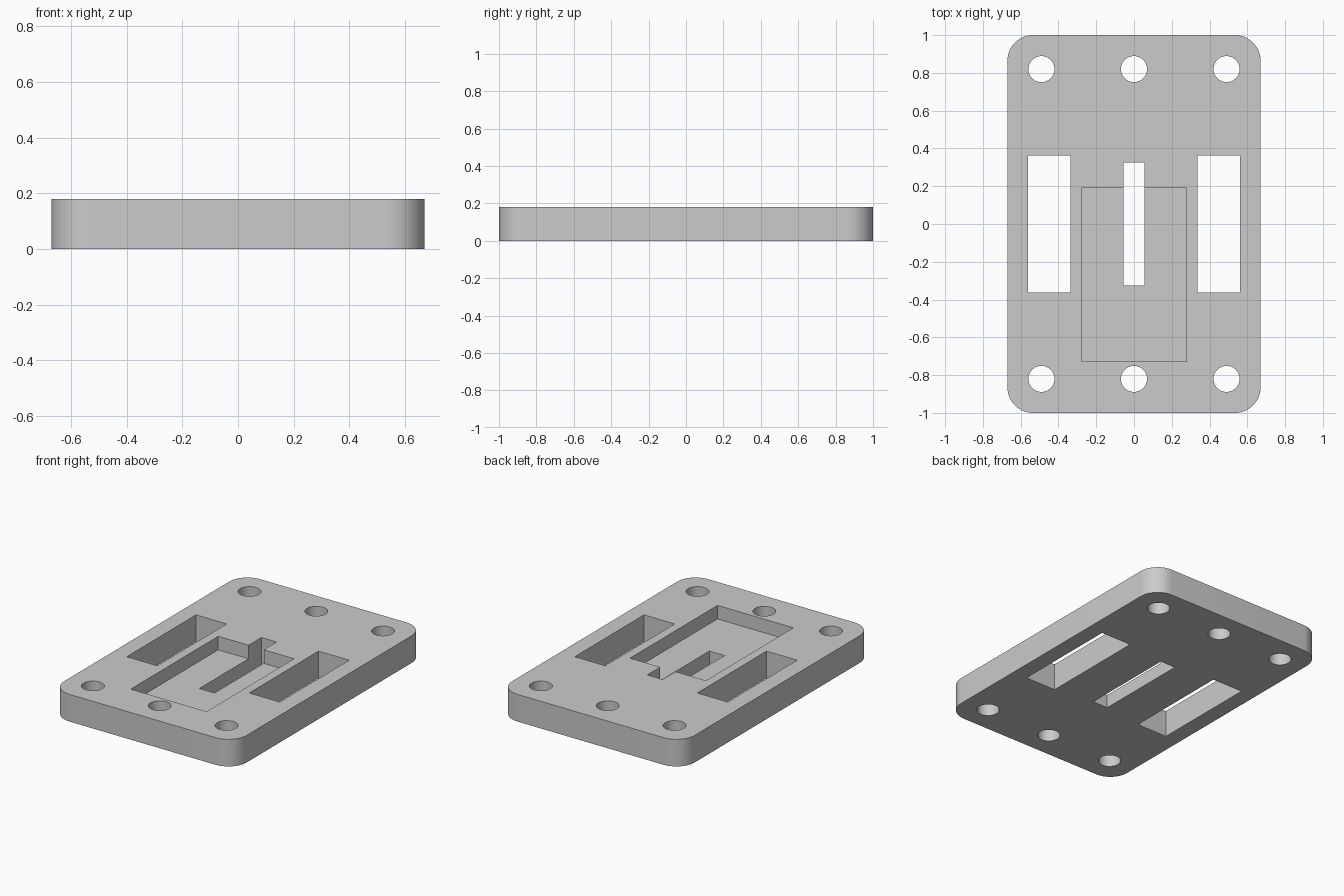
import bpy
import bmesh
from mathutils import Matrix

default = bpy.data.objects.get("Cube")
if default:
    bpy.data.objects.remove(default, do_unlink=True)

THICK = 0.18
POCKET_FLOOR = 0.09

grey = bpy.data.materials.new("light_grey")
colour = (0.6, 0.6, 0.6, 1.0)
grey.diffuse_color = colour
grey.use_nodes = True
grey.node_tree.nodes["Principled BSDF"].inputs["Base Color"].default_value = colour


def add_object(name, bm):
    mesh = bpy.data.meshes.new(name)
    bm.to_mesh(mesh)
    bm.free()
    mesh.materials.append(grey)
    obj = bpy.data.objects.new(name, mesh)
    bpy.context.collection.objects.link(obj)
    return obj


def box(name, x0, x1, y0, y1, z0, z1, corner=0):
    """Box between two corners, with optionally rounded upright edges."""
    bm = bmesh.new()
    place = Matrix.Translation(((x0 + x1) / 2, (y0 + y1) / 2, (z0 + z1) / 2))
    size = Matrix.Diagonal((x1 - x0, y1 - y0, z1 - z0, 1))
    bmesh.ops.create_cube(bm, size=1, matrix=place @ size)
    if corner:
        upright = [e for e in bm.edges
                   if abs(e.verts[0].co.z - e.verts[1].co.z) > 0.01]
        bmesh.ops.bevel(bm, geom=upright, offset=corner, segments=14,
                        profile=0.5, affect='EDGES')
    return add_object(name, bm)


def drill(name, x, y, radius):
    bm = bmesh.new()
    bmesh.ops.create_cone(bm, cap_ends=True, segments=48, radius1=radius,
                          radius2=radius, depth=1,
                          matrix=Matrix.Translation((x, y, 0)))
    return add_object(name, bm)


# Rounded base plate
plate = box("mounting_plate", -0.67, 0.67, -1, 1, 0, THICK, corner=0.135)

# Shallow pocket and the slot through its floor
cutters = [
    box("pocket_cutter", -0.278, 0.278, -0.727, 0.19, POCKET_FLOOR, 0.5),
    box("slot_cutter", -0.056, 0.056, -0.325, 0.325, -0.5, 0.5),
]

# Side windows
for side in (-1, 1):
    x0, x1 = sorted((side * 0.337, side * 0.562))
    cutters.append(box("window_cutter", x0, x1, -0.363, 0.363, -0.5, 0.5))

# Bolt holes, three at each end
for y in (-0.82, 0.82):
    for x in (-0.49, 0, 0.49):
        cutters.append(drill("bolt_hole_cutter", x, y, 0.069))

for cutter in cutters:
    cutter.hide_render = True
    cut = plate.modifiers.new(cutter.name, 'BOOLEAN')
    cut.operation = 'DIFFERENCE'
    cut.solver = 'EXACT'
    cut.object = cutter

# Apply the cuts and discard the cutters
bpy.context.view_layer.update()
graph = bpy.context.evaluated_depsgraph_get()
finished = bpy.data.meshes.new_from_object(plate.evaluated_get(graph))
plate.modifiers.clear()
plate.data = finished
finished.name = "mounting_plate"
finished.materials.clear()
finished.materials.append(grey)
for face in finished.polygons:
    face.material_index = 0
for cutter in cutters:
    bpy.data.objects.remove(cutter, do_unlink=True)

# Smooth the round walls, keep the edges sharp
bpy.ops.object.select_all(action='DESELECT')
plate.select_set(True)
bpy.context.view_layer.objects.active = plate
bpy.ops.object.shade_smooth_by_angle(angle=0.5)
